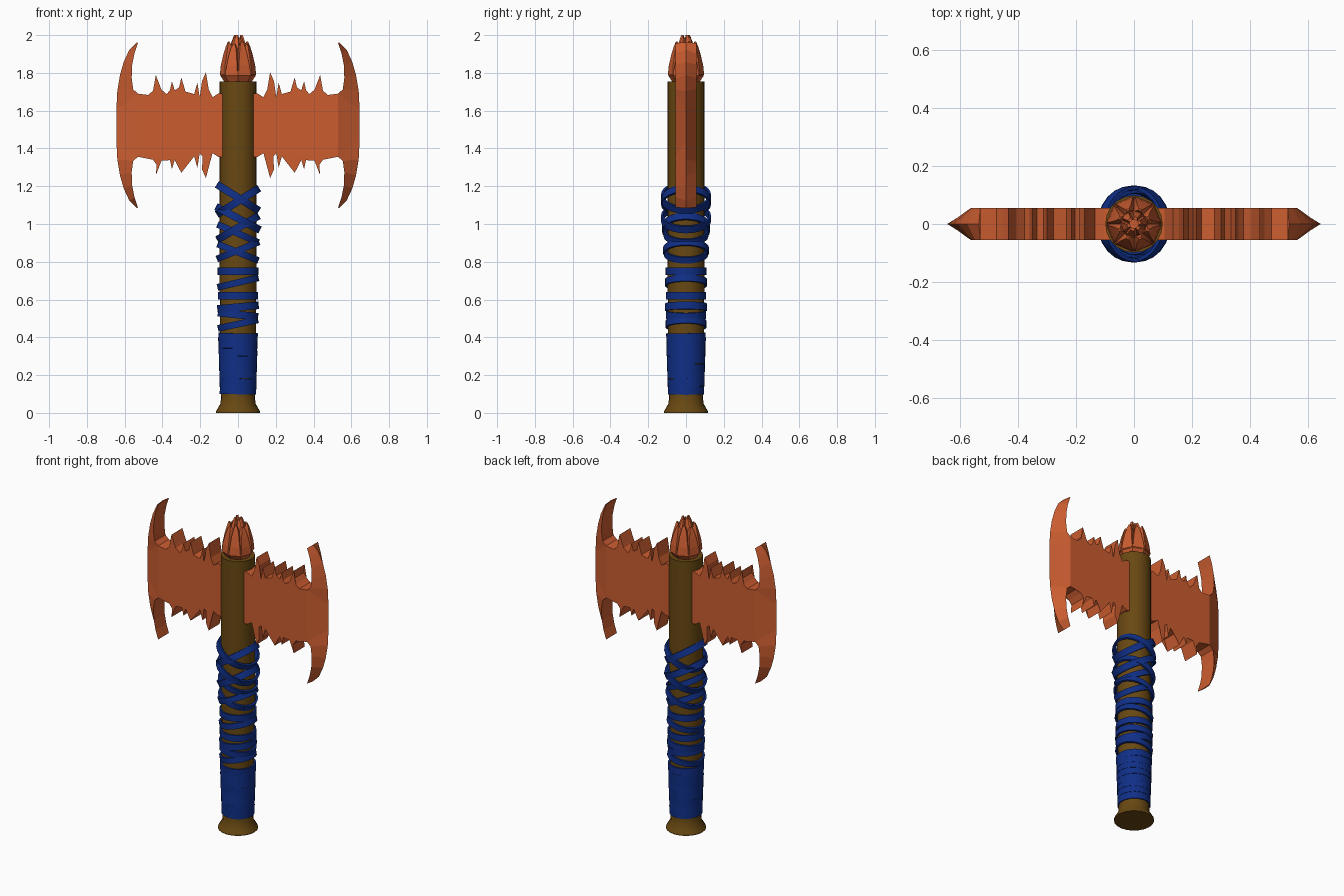
import bpy, bmesh, math
from mathutils import Matrix, Vector

if "Cube" in bpy.data.objects:
    bpy.data.objects.remove(bpy.data.objects["Cube"])


def material(name, rgb):
    m = bpy.data.materials.new(name)
    m.diffuse_color = (*rgb, 1)
    m.use_nodes = True
    m.node_tree.nodes["Principled BSDF"].inputs["Base Color"].default_value = m.diffuse_color
    return m


COPPER = material("copper", (0.60, 0.11, 0.03))
WOOD = material("wood", (0.14, 0.065, 0.006))
CLOTH = material("blue_cloth", (0.005, 0.028, 0.24))


def finish(bm, name, mat, smooth=False):
    bmesh.ops.recalc_face_normals(bm, faces=bm.faces[:])
    me = bpy.data.meshes.new(name)
    bm.to_mesh(me)
    bm.free()
    me.materials.append(mat)
    ob = bpy.data.objects.new(name, me)
    bpy.context.collection.objects.link(ob)
    if smooth:
        bpy.ops.object.select_all(action='DESELECT')
        ob.select_set(True)
        bpy.context.view_layer.objects.active = ob
        bpy.ops.object.shade_smooth_by_angle(angle=math.radians(30))
    return ob


def loft(bm, loops, caps=True, closed=False):
    """Join equal-length loops of points with quads."""
    rings = [[bm.verts.new(p) for p in lp] for lp in loops]
    pairs = list(zip(rings, rings[1:])) + ([(rings[-1], rings[0])] if closed else [])
    for a, b in pairs:
        for i in range(len(a)):
            j = (i + 1) % len(a)
            bm.faces.new((a[i], a[j], b[j], b[i]))
    if caps and not closed:
        bm.faces.new(rings[0])
        bm.faces.new(rings[-1])


def circle(r, z, n):
    return [Vector((r * math.cos(2 * math.pi * i / n), r * math.sin(2 * math.pi * i / n), z))
            for i in range(n)]


def lathe(name, profile, mat, n=20, smooth=True):
    bm = bmesh.new()
    loft(bm, [circle(r, z, n) for r, z in profile])
    return finish(bm, name, mat, smooth)


def band(name, z, tilt, r, width, turn=0):
    """Thin open strap around the handle, tilted about y."""
    bm = bmesh.new()
    h, t = width / 2, 0.012
    loops = [circle(a, b, 24) for a, b in ((r, -h), (r, h), (r - t, h), (r - t, -h))]
    loft(bm, loops, closed=True)
    bm.transform(Matrix.Translation((0, 0, z)) @ Matrix.Rotation(math.radians(turn), 4, 'Z')
                 @ Matrix.Rotation(math.radians(tilt), 4, 'Y'))
    return finish(bm, name, CLOTH, True)


# Handle with flared pommel
lathe("handle", [(0.117, 0), (0.117, 0.008), (0.092, 0.05), (0.09, 0.1), (0.094, 0.4),
                 (0.099, 0.8), (0.099, 1.755)], WOOD)

# Tight grip: overlapping wraps getting wider upwards
for i in range(8):
    band("grip_wrap", 0.12 + i * 0.0402, 1.5 * (-1) ** i, 0.0965 + 0.0012 * i, 0.043, i * 70)

# Loose straps: height, tilt, radius, width
for z, tilt, r, w in [(0.47, -12, 0.109, 0.035), (0.52, 6, 0.107, 0.04), (0.56, -5, 0.11, 0.04),
                      (0.62, 0, 0.107, 0.04), (0.69, -13, 0.112, 0.035), (0.75, 0, 0.109, 0.04),
                      (0.85, 22, 0.117, 0.035), (0.86, -22, 0.121, 0.035),
                      (0.95, 24, 0.119, 0.035), (0.98, -30, 0.128, 0.04),
                      (1.03, 28, 0.132, 0.04), (1.12, -32, 0.132, 0.04),
                      (1.14, 32, 0.132, 0.04)]:
    band("cross_strap", z, tilt, r, w)

# Blade outline, upper half: (x, height above blade centre)
SPIKES = [(.06, .167), (.105, .167), (.135, .148), (.155, .19), (.17, .28), (.19, .235),
          (.188, .165), (.203, .148), (.215, .226), (.232, .165), (.278, .178), (.3, .252),
          (.312, .2), (.335, .185), (.35, .232), (.36, .185), (.378, .165), (.405, .188),
          (.435, .265), (.43, .21), (.45, .183), (.475, .16)]
HORN_IN = [(.53, .167), (.555, .19), (.563, .25), (.56, .32), (.548, .38), (.53, .435)]
HORN_OUT = [(.644, .08), (.639, .18), (.625, .265), (.605, .335), (.575, .4), (.535, .439)]
CZ, TH = 1.523, 0.055


def blade(name, s):
    bm = bmesh.new()
    flip = lambda pts: [(x, -z) for x, z in reversed(pts)]
    # Complete chain from top root, round the horns, to bottom root
    inner = HORN_IN[::-1] + flip(HORN_IN[::-1])
    outer = HORN_OUT[::-1] + flip(HORN_OUT[::-1])
    n = len(HORN_IN)
    add = lambda pts, y: [bm.verts.new((s * x, y, CZ + z)) for x, z in pts]
    edge = add(outer, 0)
    sides = []
    for y in (-TH, TH):
        top, inn, bot = add(SPIKES, y), add(inner, y), add(flip(SPIKES), y)
        bm.faces.new(top + inn[n - 1:n + 1] + bot)          # flat cheek
        for i in range(2 * n - 1):                          # sharpened bevel
            bm.faces.new((inn[i], inn[i + 1], edge[i + 1], edge[i]))
        sides.append((top + inn[:n][::-1], inn[n:][::-1] + bot, inn))
    (t0, b0, i0), (t1, b1, i1) = sides
    b0, b1 = i0[n:][::-1] + b0[n:], i1[n:][::-1] + b1[n:]
    for a, b in ((t0, t1), (b0, b1)):                       # jagged rims
        # lower chain runs tip to root, so it joins the same way
        for k in range(len(a) - 1):
            bm.faces.new((a[k], a[k + 1], b[k + 1], b[k]))
    for k in (0, -1):                                       # horn tips
        bm.faces.new((i0[k], i1[k], edge[k]))
    bm.faces.new((t0[0], t1[0], b1[-1], b0[-1]))            # root, inside handle
    bmesh.ops.triangulate(bm, faces=[f for f in bm.faces if len(f.verts) > 4])
    return finish(bm, name, COPPER)


blade("right_blade", 1)
blade("left_blade", -1)


def claws(name, count, path, phase):
    """Ring of tapered claws; path rows are inner r, outer r, z, half width."""
    bm = bmesh.new()
    for i in range(count):
        rot = Matrix.Rotation(2 * math.pi * (i + phase) / count, 3, 'Z')
        lift = 0.012 * (i % 2)
        loops = []
        for k, (a, b, z, w) in enumerate(path):
            z -= lift * k / (len(path) - 1)
            loops.append([rot @ Vector(p) for p in ((a, -w, z), (b, -w, z), (b, w, z), (a, w, z))])
        loft(bm, loops)
    return finish(bm, name, COPPER)


# Crown finial: cup, core and two rings of claws
lathe("crown_cup", [(0.07, 1.75), (0.08, 1.765), (0.094, 1.785), (0.092, 1.81), (0.07, 1.83)],
      COPPER, 8, False)
lathe("crown_core", [(0.06, 1.8), (0.045, 1.9), (0.022, 1.97)], COPPER, 8, False)
claws("outer_claws", 8, [(.05, .09, 1.79, .034), (.05, .086, 1.84, .03), (.042, .074, 1.9, .022),
                         (.042, .064, 1.94, .014), (.05, .056, 1.965, .005)], 0.5)
claws("inner_claws", 6, [(.02, .06, 1.85, .022), (.015, .045, 1.93, .016),
                         (.014, .034, 1.97, .011), (.014, .024, 2.0, .006)], 0.25)
